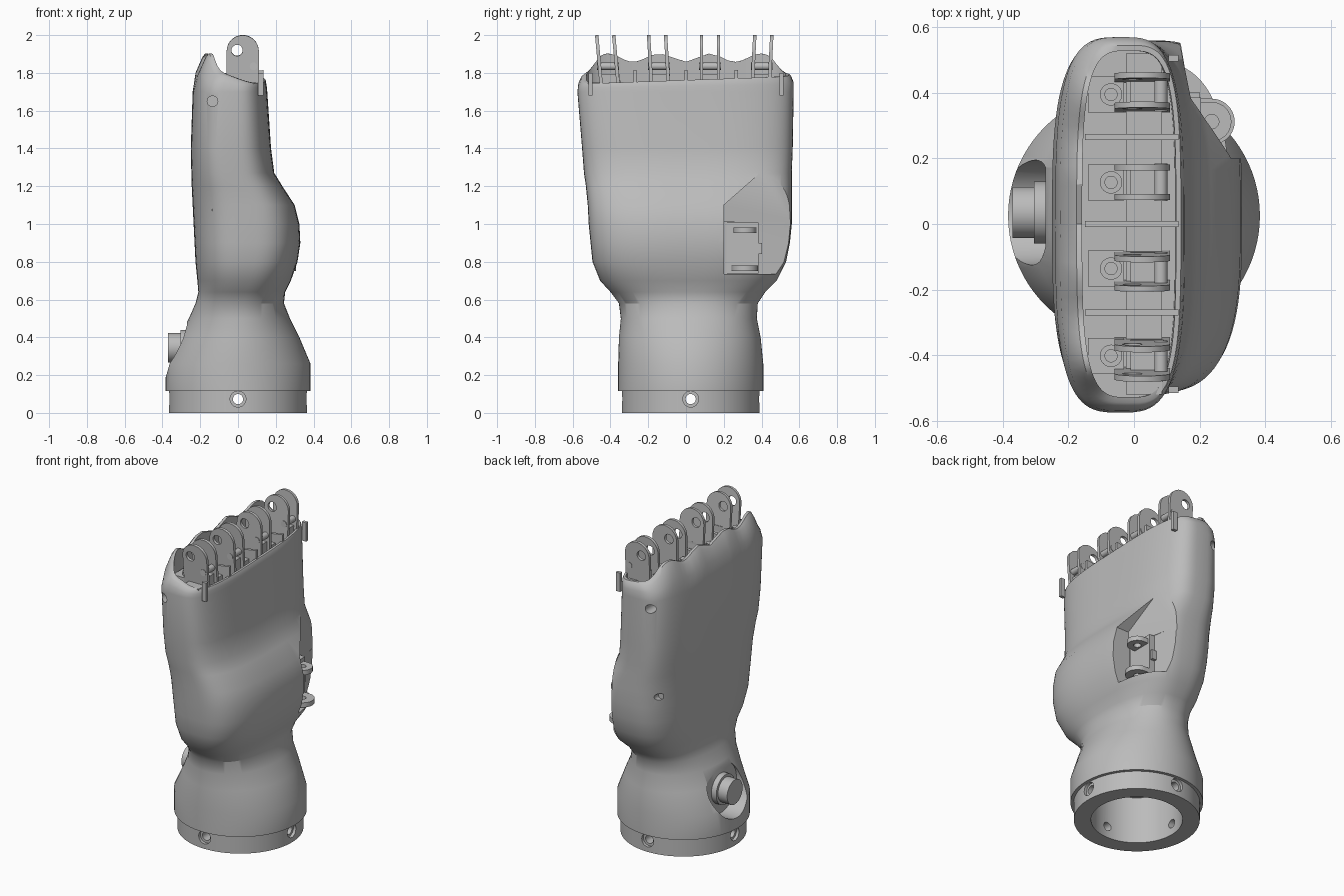
import bpy, bmesh, math
from math import pi, sin, cos
from mathutils import Vector

cube = bpy.data.objects.get("Cube")
if cube:
    bpy.data.objects.remove(cube, do_unlink=True)

grey = bpy.data.materials.new("plain grey")
grey.use_nodes = True
grey.diffuse_color = (0.5, 0.5, 0.5, 1)
for node in grey.node_tree.nodes:
    if node.type == 'BSDF_PRINCIPLED':
        node.inputs["Base Color"].default_value = (0.5, 0.5, 0.5, 1)

WRIST_Y = 0.025


def activate(ob):
    bpy.ops.object.select_all(action='DESELECT')
    ob.select_set(True)
    bpy.context.view_layer.objects.active = ob


def finish(ob, name):
    ob.name = name
    ob.data.materials.clear()
    ob.data.materials.append(grey)
    activate(ob)
    bpy.ops.object.shade_smooth_by_angle(angle=math.radians(32))
    return ob


def mesh_object(name, bm):
    bmesh.ops.recalc_face_normals(bm, faces=bm.faces[:])
    mesh = bpy.data.meshes.new(name)
    bm.to_mesh(mesh)
    bm.free()
    ob = bpy.data.objects.new(name, mesh)
    bpy.context.scene.collection.objects.link(ob)
    return ob


def cylinder(name, loc, r, depth, axis='Z', sides=32):
    rot = {'X': (0, pi / 2, 0), 'Y': (pi / 2, 0, 0), 'Z': (0, 0, 0)}[axis]
    bpy.ops.mesh.primitive_cylinder_add(vertices=sides, radius=r, depth=depth, location=loc, rotation=rot)
    return finish(bpy.context.object, name)


def box(name, loc, size):
    bpy.ops.mesh.primitive_cube_add(size=1, location=loc)
    ob = bpy.context.object
    ob.scale = size
    return finish(ob, name)


def hull(name, points):
    bm = bmesh.new()
    for p in points:
        bm.verts.new(p)
    bmesh.ops.convex_hull(bm, input=bm.verts[:])
    return mesh_object(name, bm)


def cut(target, cutter):
    cutter.hide_render = True
    mod = target.modifiers.new("cut", 'BOOLEAN')
    mod.operation = 'DIFFERENCE'
    mod.solver = 'EXACT'
    mod.object = cutter
    activate(target)
    bpy.ops.object.modifier_apply(modifier=mod.name)
    bpy.data.objects.remove(cutter, do_unlink=True)


def lug(name, loc, rot, r, length, hole, hole_r, thick):
    """Round-ended plate with a pin hole, centred on the round end."""
    arc = [(r * cos(pi * i / 20), r * sin(pi * i / 20)) for i in range(21)]
    outer = arc + [(-r, -length), (r, -length)]
    inner = [(hole[0] + hole_r * cos(pi * i / 10), hole[1] + hole_r * sin(pi * i / 10)) for i in range(20)]
    curve = bpy.data.curves.new(name, 'CURVE')
    curve.dimensions = '2D'
    curve.fill_mode = 'BOTH'
    curve.extrude = thick / 2
    for pts in (outer, inner):
        sp = curve.splines.new('POLY')
        sp.points.add(len(pts) - 1)
        for p, (x, y) in zip(sp.points, pts):
            p.co = (x, y, 0, 1)
        sp.use_cyclic_u = True
    ob = bpy.data.objects.new(name, curve)
    bpy.context.scene.collection.objects.link(ob)
    ob.location, ob.rotation_euler = loc, rot
    activate(ob)
    bpy.ops.object.convert(target='MESH')
    return finish(bpy.context.object, name)


def smooth(a, b, v):
    t = min(1, max(0, (v - a) / (b - a)))
    return t * t * (3 - 2 * t)


def rim_height(x, y):
    """Low palm edge, high scalloped knuckle edge."""
    palm = 1.762 + 0.035 * y
    back = 1.88 + 0.022 * cos(2 * pi * (y - 0.125) / 0.27) - 0.06 * smooth(0.43, 0.54, abs(y))
    return palm + (back - palm) * smooth(0.11, -0.12, x)


def round_row(z, r):
    return (z, -r, r, WRIST_Y - r, WRIST_Y + r, 2)


# Palm shell: bore, outer skin, rim and knuckle pocket (z, x range, y range, roundness)
rows = [round_row(z, r) for z, r in
        [(0.5, 0.17), (0.3, 0.22), (0.3, 0.265), (0, 0.265), (0, 0.365),
         (0.115, 0.365), (0.115, 0.384), (0.26, 0.384)]]
rows += [
    (0.4, -0.31, 0.325, -0.355, 0.395, 2),
    (0.5, -0.26, 0.275, -0.345, 0.375, 2.1),
    (0.58, -0.225, 0.243, -0.355, 0.38, 2.3),
    (0.64, -0.21, 0.25, -0.4, 0.42, 2.5),
    (0.7, -0.215, 0.28, -0.455, 0.48, 2.7),
    (0.8, -0.225, 0.315, -0.495, 0.53, 2.9),
    (0.9, -0.23, 0.33, -0.505, 0.55, 3),
    (1.0, -0.235, 0.325, -0.515, 0.56, 3),
    (1.1, -0.24, 0.3, -0.52, 0.56, 3),
    (1.2, -0.245, 0.235, -0.53, 0.56, 3),
    (1.27, -0.247, 0.192, -0.54, 0.56, 3.1),
    (1.4, -0.25, 0.175, -0.55, 0.565, 3.2),
    (1.7, -0.24, 0.155, -0.575, 0.57, 3.3),
    (1.75, -0.225, 0.152, -0.57, 0.57, 3.3),
    (1.79, -0.19, 0.147, -0.555, 0.555, 3.4),
    (1.8, -0.175, 0.143, -0.545, 0.545, 3.5),
    (1.8, -0.158, 0.128, -0.528, 0.528, 3.6),
    (1.69, -0.165, 0.125, -0.528, 0.528, 3.6),
]
SEG = 88
bm = bmesh.new()
rings = []
for z, x0, x1, y0, y1, n in rows:
    ring = []
    for i in range(SEG):
        c, s = cos(2 * pi * i / SEG), sin(2 * pi * i / SEG)
        x = (x0 + x1) / 2 + (x1 - x0) / 2 * math.copysign(abs(c) ** (2 / n), c)
        y = (y0 + y1) / 2 + (y1 - y0) / 2 * math.copysign(abs(s) ** (2 / n), s)
        h = z if z <= 1.7 else 1.7 + (z - 1.7) * 10 * (rim_height(x, y) - 1.7)
        ring.append(bm.verts.new((x, y, h)))
    rings.append(ring)
for a, b in zip(rings, rings[1:]):
    for i in range(SEG):
        j = (i + 1) % SEG
        bm.faces.new((a[i], a[j], b[j], b[i]))
bm.faces.new(rings[0])
bm.faces.new(rings[-1])
body = mesh_object("palm_shell", bm)

# Thumb recess: square pocket below, slanted scoop above
plan = [(0.2, 0.2), (0.6, 0.2), (0.6, 0.75), (0.11, 0.75)]
cut(body, hull("thumb_pocket", [(x, y, z) for x, y in plan for z in (0.735, 1.01)]))
side = [(0.2, 0.98), (0.2, 1.1), (0.45, 1.32), (0.7, 1.32), (0.7, 0.98)]
cut(body, hull("thumb_scoop", [(x, y, z) for y, z in side for x in (0.25 - 0.2 * y, 0.7)]))

# Round recess for the wrist button
cut(body, cylinder("button_recess", (-0.42, 0.035, 0.345), 0.16, 0.3, 'X', 48))

# Countersunk holes around the wrist ring
for axis in 'XY':
    cut(body, cylinder("ring_hole", (0, WRIST_Y, 0.073), 0.027, 1, axis, 24))
    for s in (-1, 1):
        d = 0.38 * s
        loc = (d, WRIST_Y, 0.073) if axis == 'X' else (0, WRIST_Y + d, 0.073)
        cut(body, cylinder("ring_sink", loc, 0.042, 0.07, axis, 24))

# Screw holes on both edges of the palm
for s in (-1, 1):
    for x, z, r in [(-0.135, 1.65, 0.028), (-0.155, 1.07, 0.021)]:
        cut(body, cylinder("edge_hole", (x, 0.6 * s, z), r, 0.26, 'Y', 24))
finish(body, "palm_shell")

# Wrist button
cylinder("button_flange", (-0.28, 0.035, 0.345), 0.095, 0.05, 'X', 48)
cylinder("button", (-0.32, 0.035, 0.345), 0.078, 0.1, 'X', 48)

# Knuckle bar and dividing ribs inside the top pocket
box("knuckle_bar", (0.03, 0, 1.71), (0.11, 1.04, 0.08))
for y in (-0.27, 0, 0.265):
    hull("divider_rib", [(x, y + t, z) for x, top in ((-0.15, 1.77), (0.06, 1.77), (0.135, 1.815))
                         for t in (-0.009, 0.009) for z in (1.68, top)])
    finish(bpy.context.scene.collection.objects[-1], "divider_rib")
for s in (-1, 1):
    box("end_rib", (0.12, 0.505 * s, 1.74), (0.03, 0.02, 0.12))

# Four finger brackets: base block, screw, paired lugs and cross pins
for y, lean in [(-0.42, 0.09), (-0.148, 0.06), (0.127, 0), (0.405, -0.05)]:
    base = y + 0.2 * lean
    box("finger_base", (-0.085, base, 1.715), (0.11, 0.11, 0.09))
    cylinder("finger_screw", (-0.07, base, 1.76), 0.034, 0.04)
    cylinder("finger_screw_tip", (-0.07, base, 1.785), 0.02, 0.02)
    box("finger_bridge", (0.04, base, 1.755), (0.1, 0.1, 0.08))
    cylinder("finger_pin", (0.082, y + 0.08 * lean, 1.835), 0.02, 0.115, 'Y', 20)
    for s in (-1, 1):
        lug("finger_lug", (0.025, y + 0.045 * s, 1.915), (pi / 2 + lean, 0, 0),
            0.085, 0.23, (-0.03, 0.005), 0.03, 0.018)

# Thumb bracket: back plate with two lugs and a stub
box("thumb_plate", (0.18, 0.3, 0.872), (0.05, 0.17, 0.27))
box("thumb_stub", (0.18, 0.392, 0.87), (0.04, 0.02, 0.06))
for z in (0.765, 0.967):
    lug("thumb_lug", (0.237, 0.312, z), (0, 0, -pi / 2), 0.07 if z < 0.9 else 0.06,
        0.06, (0, 0), 0.022, 0.03)
